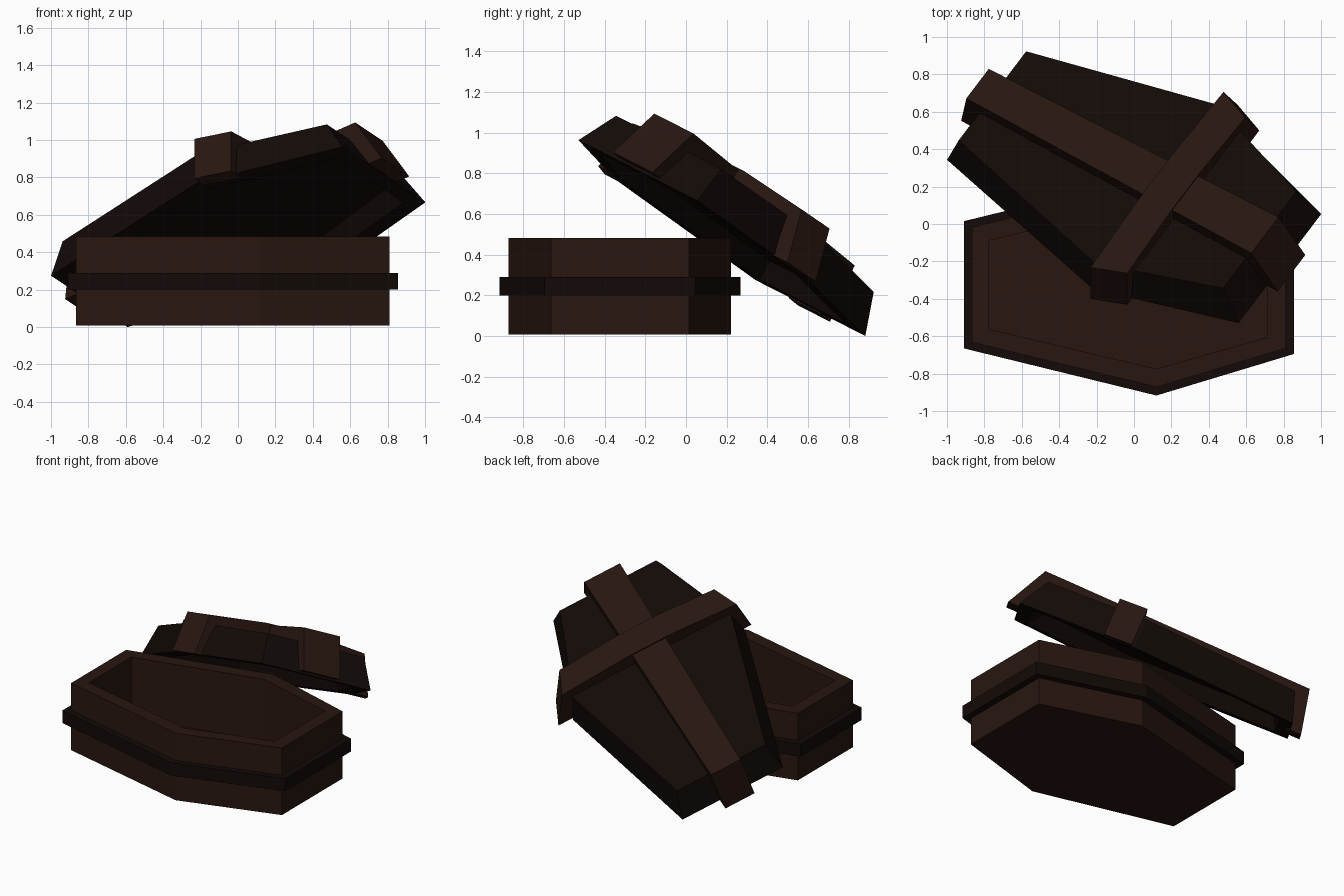
import bpy, bmesh
from mathutils import Matrix, Vector

if "Cube" in bpy.data.objects:
    bpy.data.objects.remove(bpy.data.objects["Cube"])


def material(name, col):
    m = bpy.data.materials.new(name)
    m.diffuse_color = (*col, 1)
    m.use_nodes = True
    m.node_tree.nodes["Principled BSDF"].inputs["Base Color"].default_value = m.diffuse_color
    return m


WOOD = material("brown_wood", (0.021, 0.008, 0.005))
DARK = material("dark_wood", (0.006, 0.003, 0.002))


def hexagon(z, foot, middle, head):
    """Six-sided coffin outline from three (length, half width) stations."""
    st = (foot, middle, head)
    return [(x, -h, z) for x, h in st] + [(x, h, z) for x, h in reversed(st)]


def loft(name, rings, mat, matrix, closed=False):
    """Join rings of points with quads; cap both ends or close the loop."""
    bm = bmesh.new()
    rows = [[bm.verts.new(p) for p in r] for r in rings]
    pairs = list(zip(rows, rows[1:]))
    if closed:
        pairs.append((rows[-1], rows[0]))
    else:
        bm.faces.new(rows[0])
        bm.faces.new(rows[-1])
    for a, b in pairs:
        n = len(a)
        for i in range(n):
            j = (i + 1) % n
            bm.faces.new((a[i], a[j], b[j], b[i]))
    bmesh.ops.recalc_face_normals(bm, faces=bm.faces)
    me = bpy.data.meshes.new(name)
    bm.to_mesh(me)
    bm.free()
    me.materials.append(mat)
    ob = bpy.data.objects.new(name, me)
    ob.matrix_world = matrix
    bpy.context.collection.objects.link(ob)
    return ob


# Open box with hollow interior
base = Matrix.Translation((0, -0.325, 0))
body = ((-0.865, 0.308), (0.12, 0.547), (0.81, 0.34))
inner = ((-0.775, 0.237), (0.12, 0.45), (0.715, 0.28))
band = ((-0.91, 0.34), (0.12, 0.592), (0.855, 0.37))
core = ((-0.82, 0.27), (0.12, 0.5), (0.76, 0.31))
loft("coffin_box", [hexagon(0.008, *body), hexagon(0.483, *body),
                    hexagon(0.483, *inner), hexagon(0.05, *inner)], WOOD, base)

# Dark band around the box
loft("box_band", [hexagon(0.2, *band), hexagon(0.29, *band),
                  hexagon(0.29, *core), hexagon(0.2, *core)], DARK, base, True)

# Tilted frame of the lid: length, width and normal axes
length = Vector((0.823, -0.444, 0.354)).normalized()
width = Vector((0.563, 0.736, -0.374))
width = (width - length * width.dot(length)).normalized()
normal = length.cross(width)
lid = Matrix((length, width, normal)).transposed().to_4x4()
lid.translation = (-0.795, 0.6125, 0.1375)

# Lid slab with sloping sides and a hollow underside
loft("lid", [hexagon(0.205, (0.07, 0.322), (1.126, 0.575), (1.805, 0.35)),
             hexagon(0, (0, 0.365), (1.126, 0.625), (1.914, 0.395)),
             hexagon(0, (0.09, 0.285), (1.126, 0.53), (1.825, 0.315)),
             hexagon(0.1, (0.15, 0.25), (1.126, 0.48), (1.75, 0.275))], DARK, lid)

# Long strap, folded over both ends and slightly wider at the head
profile = [(-0.075, -0.008), (-0.007, 0.288), (1.85, 0.295),
           (1.99, 0.015), (1.87, 0.015), (1.77, 0.17), (0.12, 0.17), (0.03, -0.008)]
loft("long_strap", [[(x, s * (0.107 + 0.0125 * x) - 0.015 + 0.008 * x, z)
                     for x, z in profile] for s in (-1, 1)], WOOD, lid)

# Cross strap, raised over the long strap, ends slanted to the lid outline
arch = [(-0.68, -0.004), (-0.635, 0.262), (-0.15, 0.302), (0.15, 0.302),
        (0.635, 0.262), (0.725, -0.004), (0.59, -0.004), (0.53, 0.17),
        (-0.53, 0.17), (-0.59, -0.004)]


def cross_section(x, cut):
    """Arch outline, shortened by cut beyond the raised middle."""
    return [(x, w - cut * max(-1, min(1, w / 0.5)) * (abs(w) > 0.2), z)
            for w, z in arch]


loft("cross_strap", [cross_section(1.145, 0), cross_section(1.335, 0.072)], WOOD, lid)
